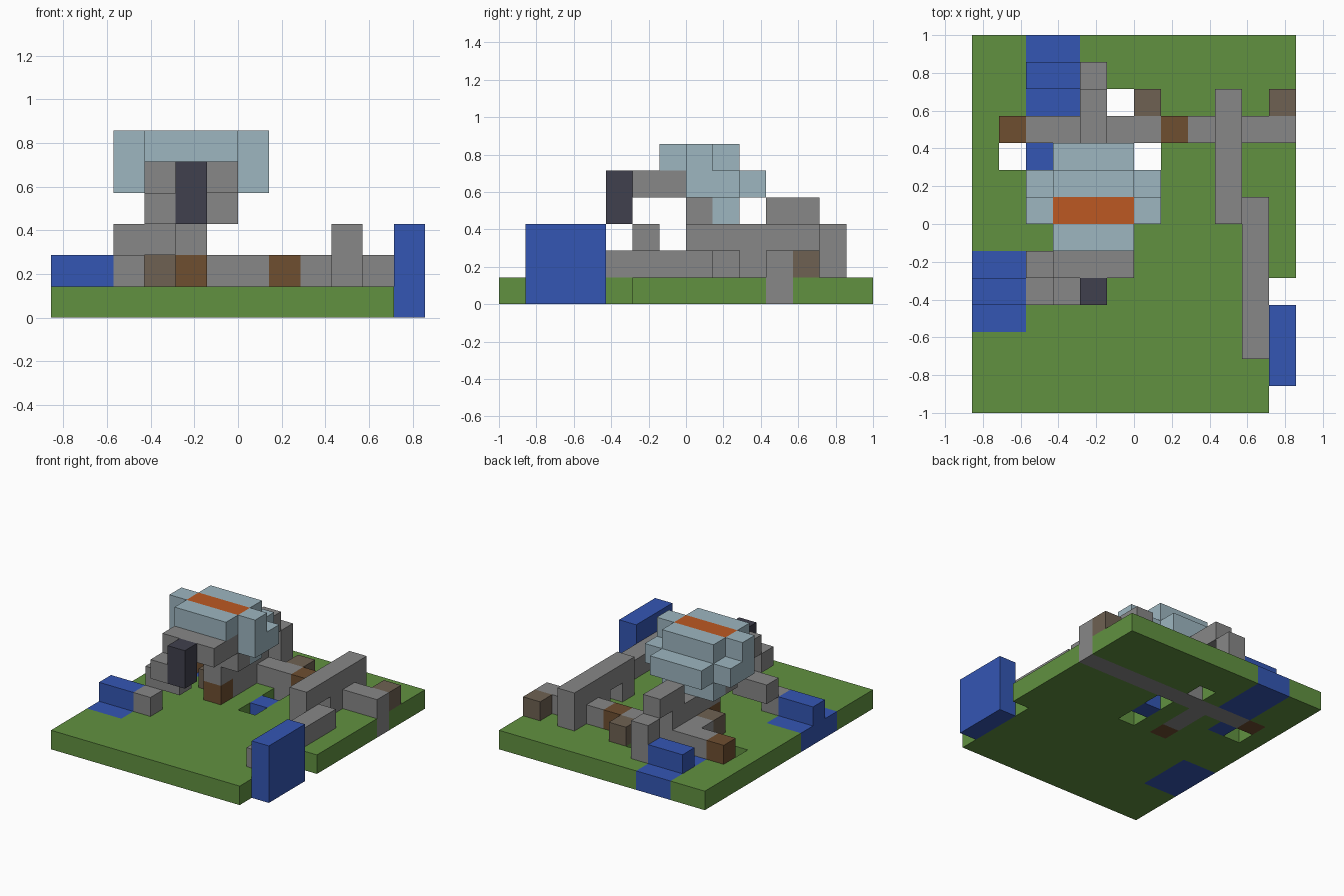
import bpy, bmesh, math
from mathutils import Vector

cube = bpy.data.objects.get("Cube")
if cube:
    bpy.data.objects.remove(cube)

UNIT = 1 / 7


def linear(c):
    c /= 255
    return c / 12.92 if c <= 0.04045 else ((c + 0.055) / 1.055) ** 2.4


def material(name, *rgb):
    col = (*[linear(c) for c in rgb], 1)
    m = bpy.data.materials.new(name)
    m.use_nodes = True
    m.diffuse_color = col
    bsdf = m.node_tree.nodes["Principled BSDF"]
    bsdf.inputs["Base Color"].default_value = col
    bsdf.inputs["Roughness"].default_value = 0.9
    return m


green = material("grass green", 97, 145, 64)
grey = material("stone grey", 135, 135, 135)
blue = material("water blue", 52, 86, 180)
pale = material("pale blue", 157, 182, 192)
dark = material("dark slate", 64, 64, 77)
dull = material("dull brown", 110, 97, 82)
brown = material("wood brown", 110, 78, 48)
orange = material("orange", 188, 88, 34)

cells = {}   # block position -> part name
parts = {}   # part name -> material


def block(part, mat, x, y, z):
    """Fill a box of blocks; a later part replaces an earlier one."""
    parts[part] = mat
    for i in range(*x):
        for j in range(*y):
            for k in range(*z):
                cells[i, j, k] = part


def hole(x, y):
    cells.pop((x, y, 0), None)


# Ground slab with its missing corner and pits
block("ground", green, (-6, 6), (-7, 7), (0, 1))
for j in range(-7, -2):
    hole(5, j)
for x, y in ((-5, 2), (-1, 4), (0, 0), (0, 2)):
    hole(x, y)

# Water: pools, raised ridges and the tall corner slab
block("left_pool", blue, (-6, -4), (-4, -1), (0, 1))
block("left_pool", blue, (-6, -4), (-3, -2), (1, 2))
block("back_pool", blue, (-4, -2), (4, 7), (0, 1))
block("back_pool", blue, (-4, -2), (5, 6), (1, 2))
block("small_pool_left", blue, (-4, -3), (2, 3), (0, 1))
block("small_pool_right", blue, (0, 1), (1, 2), (0, 1))
block("corner_slab", blue, (5, 6), (-6, -3), (0, 3))

# Long cross wall and its wooden blocks
block("cross_wall", grey, (-4, 6), (3, 4), (0, 2))
block("wood_end", brown, (-5, -4), (3, 4), (0, 2))
block("wood_inset", brown, (1, 2), (3, 4), (1, 2))
for name, x in (("back_stump_middle", 0), ("back_stump_right", 5)):
    block(name, dull, (x, x + 1), (4, 5), (1, 2))

# Side walls
block("side_wall", grey, (3, 4), (0, 5), (1, 3))
del cells[3, 1, 1]
block("low_wall", grey, (4, 5), (-5, 1), (1, 2))

# Central pillar, rear arch and inner supports
block("central_pillar", grey, (-2, -1), (1, 3), (0, 2))
block("central_pillar", grey, (-2, -1), (0, 4), (2, 3))
block("front_post", brown, (-2, -1), (0, 1), (0, 2))
block("rear_arch", grey, (-2, -1), (3, 5), (3, 4))
block("rear_arch", grey, (-2, -1), (5, 6), (1, 3))
block("inner_support", grey, (-3, -2), (2, 3), (1, 2))
block("inner_stump", dull, (-3, -2), (1, 2), (1, 2))

# Front steps
block("low_step", grey, (-4, -3), (-3, -2), (1, 2))
block("middle_step", grey, (-4, -2), (-2, -1), (2, 3))
block("upper_step", grey, (-3, -2), (-3, -2), (3, 4))
block("front_ledge", grey, (-3, 0), (-2, 0), (4, 5))
block("ledge_base", grey, (-3, 0), (0, 1), (3, 4))
block("dark_post", dark, (-2, -1), (-3, -2), (3, 5))

# Pale upper body with side wings and an orange band
block("upper_body", pale, (-3, 0), (-1, 2), (5, 6))
block("upper_body", pale, (-3, 0), (0, 3), (4, 5))
block("upper_body", pale, (-3, 0), (1, 2), (3, 4))
for name, x in (("right_wing", -4), ("left_wing", 0)):
    block(name, pale, (x, x + 1), (0, 2), (4, 5))
    block(name, pale, (x, x + 1), (0, 1), (5, 6))
block("orange_band", orange, (-3, 0), (0, 1), (5, 6))


def build(part, mat):
    """Skin the part's blocks, leaving out faces covered by neighbours."""
    bm = bmesh.new()
    for cell in (c for c, p in cells.items() if p == part):
        centre = Vector(cell) + Vector((0.5, 0.5, 0.5))
        for axis in range(3):
            for sign in (-1, 1):
                n = Vector((0, 0, 0))
                n[axis] = sign
                if tuple(int(a + b) for a, b in zip(cell, n)) in cells:
                    continue
                u = Vector((0, 0, 0))
                u[(axis + 1) % 3] = 0.5
                v = n.cross(u)
                mid = centre + n / 2
                ring = (mid - u - v, mid + u - v, mid + u + v, mid - u + v)
                bm.faces.new([bm.verts.new(p * UNIT) for p in ring])
    bmesh.ops.remove_doubles(bm, verts=bm.verts, dist=0.001)
    bmesh.ops.dissolve_limit(bm, angle_limit=math.radians(1),
                             verts=bm.verts, edges=bm.edges)
    mesh = bpy.data.meshes.new(part)
    bm.to_mesh(mesh)
    bm.free()
    mesh.materials.append(mat)
    bpy.context.collection.objects.link(bpy.data.objects.new(part, mesh))


for part, mat in parts.items():
    build(part, mat)
